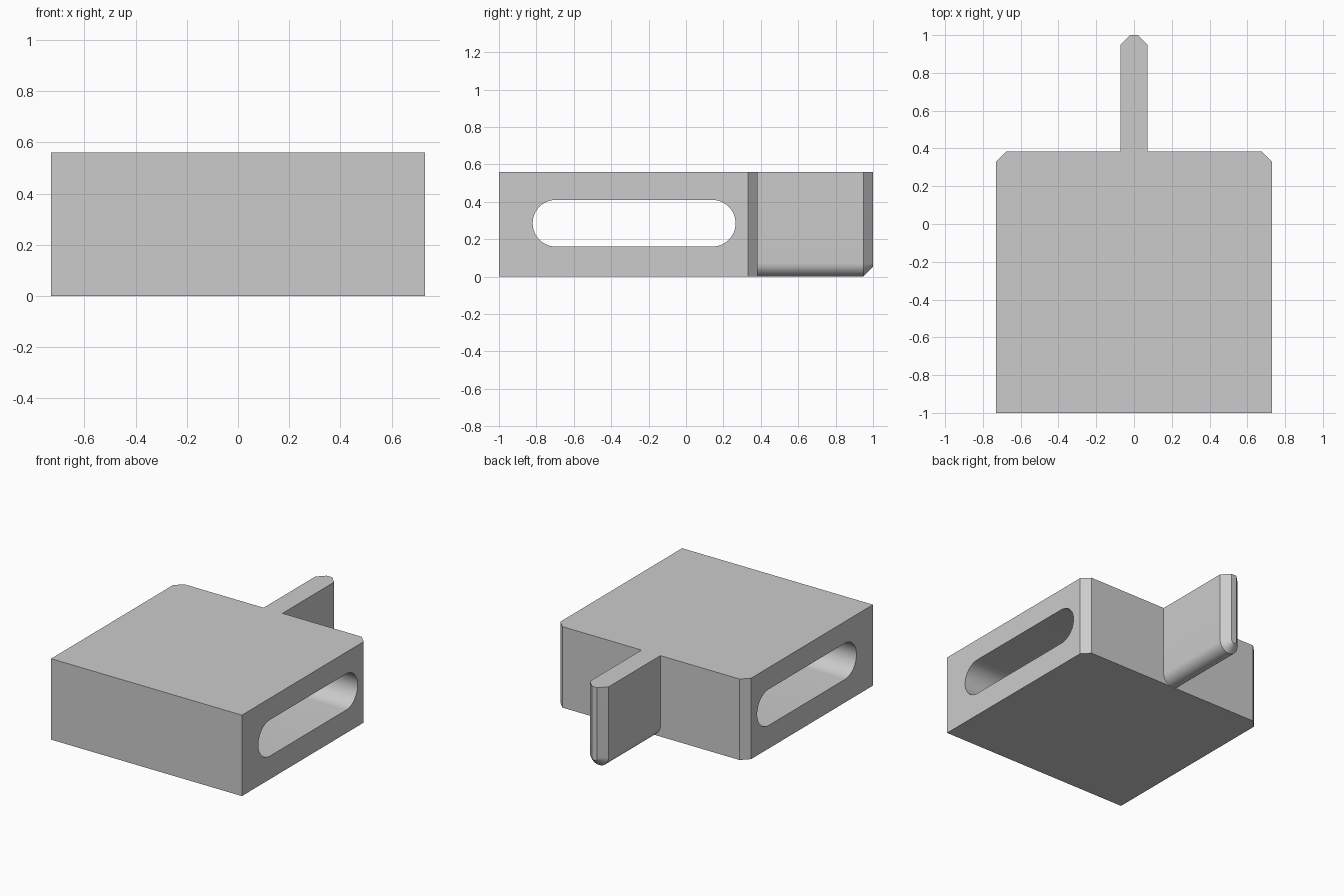
import bpy, bmesh, math
from mathutils import Vector

cube = bpy.data.objects.get("Cube")
if cube:
    bpy.data.objects.remove(cube, do_unlink=True)

HALF_W, HEIGHT = 0.73, 0.56
FRONT, BACK, TIP = -1.0, 0.383, 1.0
CHAMFER = 0.052
FIN = 0.072

grey = bpy.data.materials.new("plain_grey")
grey.use_nodes = True
grey.diffuse_color = (0.6, 0.6, 0.6, 1)
grey.node_tree.nodes["Principled BSDF"].inputs["Base Color"].default_value = (0.6, 0.6, 0.6, 1)


def loft(name, sections):
    """Closed solid through matching rings of points."""
    bm = bmesh.new()
    rings = [[bm.verts.new(p) for p in ring] for ring in sections]
    n = len(rings[0])
    for a, b in zip(rings, rings[1:]):
        for i in range(n):
            j = (i + 1) % n
            bm.faces.new((a[i], a[j], b[j], b[i]))
    bm.faces.new(rings[0])
    bm.faces.new(rings[-1])
    bmesh.ops.recalc_face_normals(bm, faces=bm.faces)
    mesh = bpy.data.meshes.new(name)
    bm.to_mesh(mesh)
    bm.free()
    mesh.materials.append(grey)
    obj = bpy.data.objects.new(name, mesh)
    bpy.context.collection.objects.link(obj)
    return obj


def arc(cx, cz, r, start, end, steps):
    angles = [math.radians(start + (end - start) * i / steps) for i in range(steps + 1)]
    return [(cx + r * math.cos(a), cz + r * math.sin(a)) for a in angles]


def combine(target, tool, operation):
    mod = target.modifiers.new(operation.lower(), 'BOOLEAN')
    mod.operation, mod.object, mod.solver = operation, tool, 'EXACT'
    bpy.ops.object.select_all(action='DESELECT')
    bpy.context.view_layer.objects.active = target
    target.select_set(True)
    bpy.ops.object.modifier_apply(modifier=mod.name)
    bpy.data.objects.remove(tool, do_unlink=True)


# Block with chamfered rear corners
right = [(HALF_W, FRONT), (HALF_W, BACK - CHAMFER), (HALF_W - CHAMFER, BACK)]
outline = right + [(-x, y) for x, y in reversed(right)]
block = loft("slotted_block", [[(x, y, z) for x, y in outline] for z in (0, HEIGHT)])

# Rounded slot running through from side to side
slot = arc(0.14, 0.285, 0.125, -90, 90, 24) + arc(-0.695, 0.285, 0.125, 90, 270, 24)
cutter = loft("slot_cutter", [[(x, y, z) for y, z in slot] for x in (-1, 1)])
combine(block, cutter, 'DIFFERENCE')


# Rear fin: round bottom edge, bevelled tip
def fin_ring(y, radius):
    u = [(-radius, HEIGHT)] + arc(0, FIN, radius, 180, 360, 24) + [(radius, HEIGHT)]
    return [(x, y, z) for x, z in u]


fin = loft("rear_fin", [fin_ring(BACK - 0.1, FIN), fin_ring(TIP - CHAMFER, FIN),
                        fin_ring(TIP, FIN - CHAMFER)])
combine(block, fin, 'UNION')

bpy.ops.object.shade_smooth_by_angle(angle=math.radians(25))
